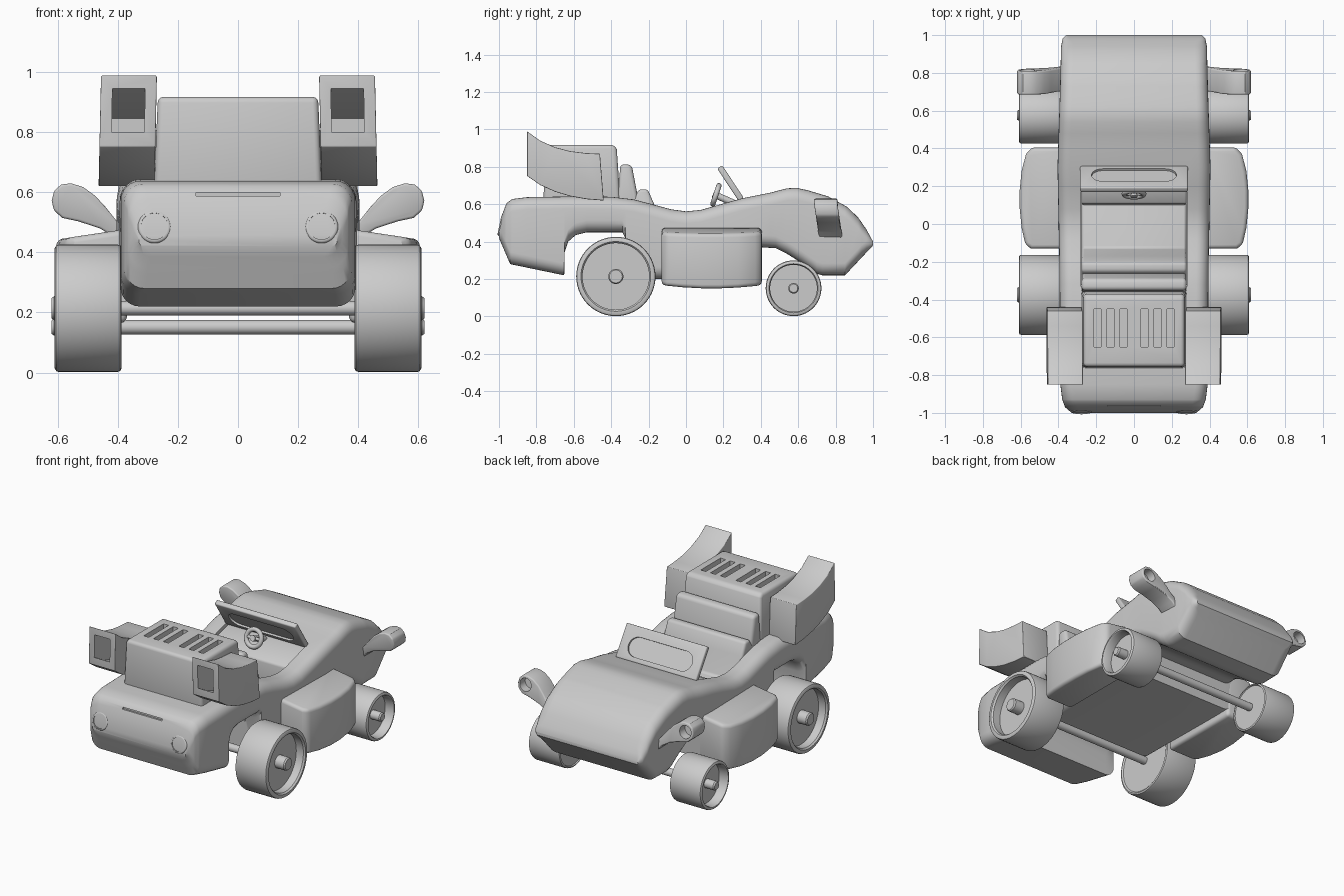
import bpy, bmesh, math
from mathutils import Vector

if "Cube" in bpy.data.objects:
    bpy.data.objects.remove(bpy.data.objects["Cube"])


def apply_mod(ob, kind, **props):
    m = ob.modifiers.new(kind.lower(), kind)
    for k, v in props.items():
        setattr(m, k, v)
    bpy.context.view_layer.objects.active = ob
    bpy.ops.object.modifier_apply(modifier=m.name)


def finish(name, bm, bevel=0.0, seg=3):
    bmesh.ops.remove_doubles(bm, verts=bm.verts, dist=1e-5)
    bmesh.ops.recalc_face_normals(bm, faces=bm.faces)
    me = bpy.data.meshes.new(name)
    bm.to_mesh(me)
    bm.free()
    ob = bpy.data.objects.new(name, me)
    bpy.context.collection.objects.link(ob)
    if bevel:
        apply_mod(ob, 'BEVEL', width=bevel, segments=seg, limit_method='ANGLE',
                  angle_limit=math.radians(35))
    return ob


def skin(bm, rings, cap=True):
    vs = [[bm.verts.new(p) for p in r] for r in rings]
    n = len(vs[0])
    for a, b in zip(vs, vs[1:]):
        for i in range(n):
            bm.faces.new((a[i], a[(i + 1) % n], b[(i + 1) % n], b[i]))
    if cap:
        bm.faces.new(vs[0])
        bm.faces.new(vs[-1])


def extrude(name, pts, axis, a, b, bevel=0.0):
    def place(p, t):
        v = list(p)
        v.insert(axis, t)
        return v
    bm = bmesh.new()
    skin(bm, [[place(p, t) for p in pts] for t in (a, b)])
    return finish(name, bm, bevel)


def box(name, x0, x1, y0, y1, z0, z1, bevel=0.0):
    return extrude(name, [(x0, y0), (x1, y0), (x1, y1), (x0, y1)], 2, z0, z1, bevel)


def rod(name, p, q, r, bevel=0.0):
    p, q = Vector(p), Vector(q)
    rot = (q - p).to_track_quat('Z', 'Y')
    ring = [rot @ Vector((r * math.cos(t), r * math.sin(t), 0))
            for t in (i * math.tau / 32 for i in range(32))]
    bm = bmesh.new()
    skin(bm, [[c + v for v in ring] for c in (p, q)])
    return finish(name, bm, bevel)


def cut(ob, cutter):
    apply_mod(ob, 'BOOLEAN', operation='DIFFERENCE', object=cutter, solver='EXACT')
    bpy.data.objects.remove(cutter)


def mirror(ob):
    apply_mod(ob, 'MIRROR', use_mirror_merge=False)


def lerp(pts, y):
    for (a, va), (b, vb) in zip(pts, pts[1:]):
        if y <= b:
            return va + (vb - va) * (y - a) / (b - a)
    return pts[-1][1]


# body: rounded sections lofted along y
top = [(-1, .46), (-.985, .54), (-.96, .605), (-.93, .628), (-.85, .638), (-.6, .642),
       (-.4, .64), (-.28, .626), (-.18, .6), (-.08, .573), (0, .562), (.08, .57),
       (.2, .604), (.3, .632), (.45, .662), (.54, .685), (.59, .688), (.65, .675),
       (.76, .642), (.86, .587), (.92, .53), (.965, .465), (1, .4)]
bottom = [(-1, .42), (-.94, .28), (-.651, .22), (-.65, .34), (-.63, .4), (-.59, .435),
          (-.53, .45), (-.34, .45), (-.325, .42), (-.32, .2), (.4, .2), (.405, .37),
          (.48, .365), (.54, .335), (.62, .285), (.7, .228), (.73, .22), (.85, .22), (1, .38)]
width = [(-1, .33), (-.97, .365), (-.93, .38), (-.85, .39), (-.2, .395), (.3, .405),
         (.7, .392), (.94, .386), (.98, .378), (1, .36)]
rings = []
for y in sorted({p[0] for p in top + bottom + width}):
    zt, zb, w = lerp(top, y), lerp(bottom, y), lerp(width, y)
    r = min(.065, (zt - zb) * .45)
    rings.append([(sx * (w - r) + r * math.cos(t), y, zc + r * math.sin(t))
                  for sx, zc, t0 in ((1, zt - r, 0), (-1, zt - r, 90), (-1, zb + r, 180), (1, zb + r, 270))
                  for t in (math.radians(t0 + 15 * k) for k in range(7))])
bm = bmesh.new()
skin(bm, rings)
body = finish("body", bm)
cut(body, box("cockpit_cutter", -.28, .28, -.33, .3, .38, 1))
cut(body, box("slit_cutter", -.14, .14, -1.1, -.955, .588, .6))

# seat, headrest and dashboard
extrude("seat", [(-.33, .37), (-.3, .6), (-.25, .68), (-.205, .68), (-.17, .6), (-.13, .45),
                 (.12, .43), (.12, .37)], 0, -.278, .278, .015)
extrude("headrest", [(-.38, .5), (-.35, .815), (-.29, .81), (-.25, .6), (-.25, .5)], 0, -.278, .278, .02)
extrude("dashboard", [(.1, .37), (.105, .555), (.17, .585), (.31, .62), (.31, .37)], 0, -.279, .279, .012)

# windshield frame with pill-shaped window
frame = box("windshield", -.285, .285, -.016, .016, -.105, .105, .008)
hole = [(s * .165 + .06 * math.cos(t), -.015 + .06 * math.sin(t))
        for s, t0 in ((1, -90), (-1, 90)) for t in (math.radians(t0 + 15 * k) for k in range(13))]
cut(frame, extrude("window_cutter", hole, 1, -.1, .1))
pane = extrude("window_pane", hole, 1, -.004, .004)
for ob in (frame, pane):
    ob.location = (0, .238, .712)
    ob.rotation_euler.x = .583

# steering wheel
bpy.ops.mesh.primitive_torus_add(location=(0, .16, .65), rotation=(1.25, 0, 0), major_segments=40,
                                 minor_segments=12, major_radius=.052, minor_radius=.014)
bpy.context.object.name = "steering_wheel"
rod("steering_spoke", (-.055, .16, .65), (.055, .16, .65), .01)
rod("steering_column", (0, .145, .655), (0, .27, .6), .018)

# engine cover with vents
engine = extrude("engine_cover", [(-.762, .6), (-.755, .918), (-.385, .918), (-.37, .895), (-.35, .6)],
                 0, -.28, .28, .02)
for v in engine.data.vertices:
    v.co.x *= 1 - (v.co.z - .6) * .15
for s in (-1, 1):
    for x in (.055, .125, .193):
        cut(engine, box("vent_cutter", s * x - .018, s * x + .018, -.65, -.45, .86, 1))

# curved air scoops
scoop = extrude("air_scoops", [(-.85, .99), (-.78, .94), (-.7, .905), (-.62, .884), (-.54, .874), (-.46, .87),
                               (-.44, .62), (-.53, .627), (-.62, .643), (-.7, .667), (-.78, .703), (-.85, .752)],
                0, .278, .464, .004)
cut(scoop, extrude("scoop_cutter", [(-.9, .97), (-.85, .945), (-.75, .888), (-.62, .845), (-.62, .7),
                                    (-.75, .745), (-.85, .8), (-.9, .82)], 0, .316, .425))
for v in scoop.data.vertices:
    v.co.x -= (v.co.z - .62) * .022
mirror(scoop)

# side pods
pod = extrude("side_pods", [(.37, -.13), (.545, -.13), (.575, -.11), (.595, -.02), (.605, .08), (.605, .18),
                            (.595, .28), (.572, .37), (.54, .405), (.37, .405)], 2, .15, .475, .02)
for v in pod.data.vertices:
    if v.co.z > .3:
        v.co.z -= max(0, v.co.x - .4) * .16
    else:
        v.co.z += .25 * (v.co.y - .14) ** 2
mirror(pod)

# wheels and axles
for name, y, R in (("rear", -.375, .212), ("front", .575, .149)):
    h = R * .19
    prof = [(0, .395), (R * .9, .395), (R - .012, .388), (R - .003, .392), (R, .402), (R, .596),
            (R - .003, .605), (R - .012, .61), (R * .88, .61), (R * .84, .6), (R * .84, .55),
            (h, .55), (h, .612), (h - .006, .62), (0, .62)]
    bm = bmesh.new()
    skin(bm, [[(x, y + r * math.cos(t), R + .002 + r * math.sin(t))
               for t in (i * math.tau / 56 for i in range(56))] for r, x in prof], cap=False)
    bmesh.ops.dissolve_degenerate(bm, edges=bm.edges, dist=1e-6)
    mirror(finish(name + "_wheels", bm))
    rod(name + "_axle", (-.42, y, R + .002), (.42, y, R + .002), .024)

# front lamps on swept arms
arm = extrude("front_lamps", [(.37, .4), (.41, .45), (.46, .48), (.53, .503), (.585, .515), (.613, .54),
                              (.62, .572), (.612, .605), (.588, .626), (.555, .63), (.515, .617), (.475, .588),
                              (.44, .55), (.4, .5), (.37, .47)], 1, .685, .81, .008)
cut(arm, rod("lamp_cutter", (.565, .755, .573), (.565, .9, .573), .04))
for v in arm.data.vertices:
    v.co.y += max(0, .6 - v.co.z) * .15
mirror(arm)

# tail lamps
lamp = rod("tail_lamps", (.278, -.94, .475), (.278, -.998, .487), .056, .01)
cut(lamp, rod("tail_cutter", (.278, -.99, .4855), (.278, -1.05, .498), .045))
mirror(lamp)

# smooth shading with sharp creases
bpy.ops.object.select_all(action='SELECT')
bpy.ops.object.shade_smooth_by_angle(angle=math.radians(32))
